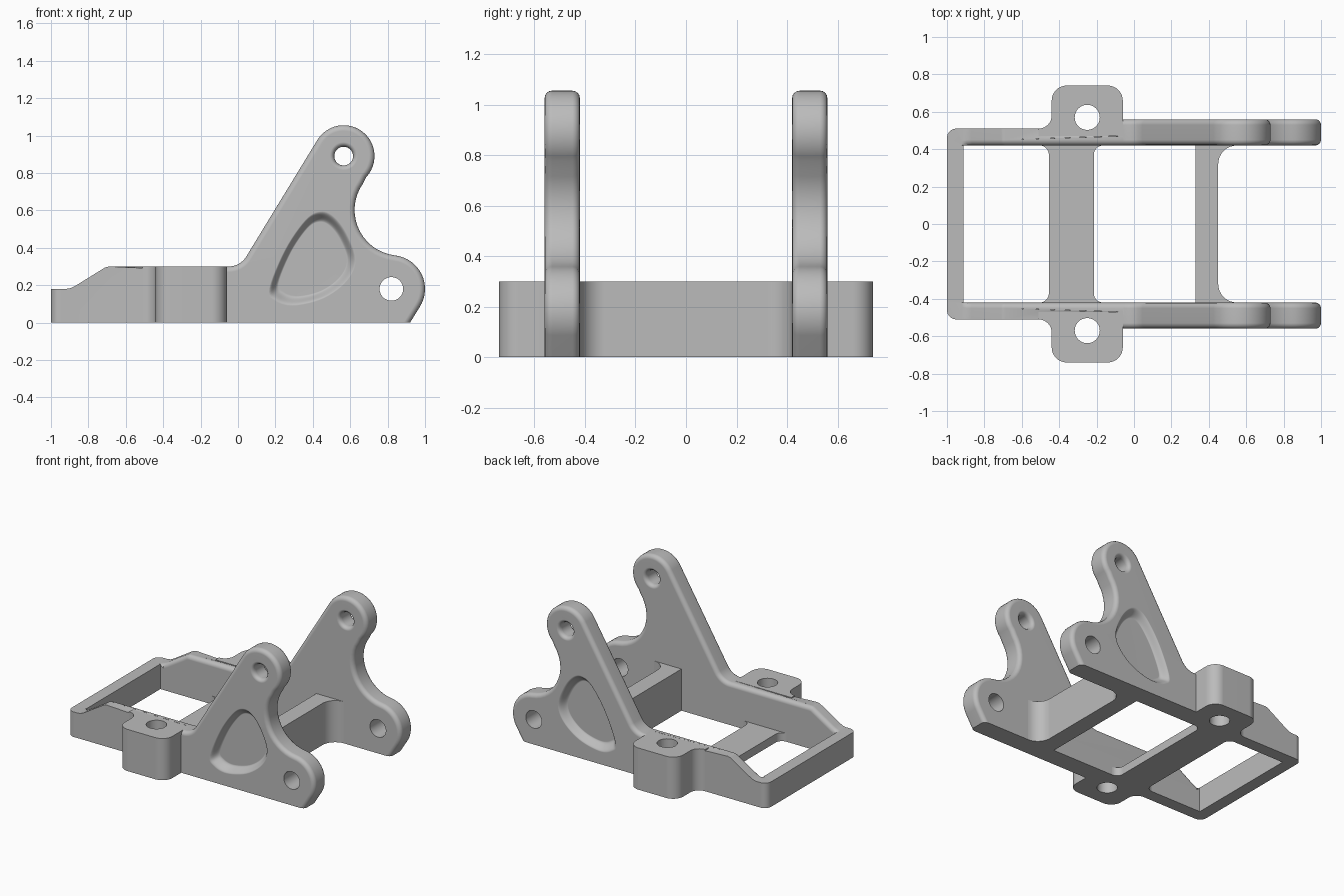
import bpy, bmesh, math
from mathutils import Vector

if "Cube" in bpy.data.objects:
    bpy.data.objects.remove(bpy.data.objects["Cube"], do_unlink=True)

grey = bpy.data.materials.new("plain grey")
grey.use_nodes = True
COLOUR = (0.5, 0.5, 0.5, 1)
grey.diffuse_color = COLOUR
grey.node_tree.nodes["Principled BSDF"].inputs["Base Color"].default_value = COLOUR

INNER, RAIL, OUTER = 0.42, 0.51, 0.56   # wall faces along y
HEIGHT = 0.3


def arc(cx, cy, r, start, end, n=12):
    """Points on an arc, angles in degrees."""
    angles = [math.radians(start + (end - start) * i / n) for i in range(n + 1)]
    return [(cx + r * math.cos(a), cy + r * math.sin(a)) for a in angles]


def arc_between(cx, cy, p, q, turn, n=16):
    """Arc about a centre from point p to point q, turn +1 is anticlockwise."""
    a = math.atan2(p[1] - cy, p[0] - cx)
    b = math.atan2(q[1] - cy, q[0] - cx)
    sweep = ((b - a) * turn) % math.tau * turn
    return arc(cx, cy, math.dist((cx, cy), p), math.degrees(a), math.degrees(a + sweep), n)


def smooth_loop(pts, n=6):
    """Closed smooth curve through points."""
    out, k = [], len(pts)
    for i in range(k):
        a, b, c, d = (Vector(pts[(i + j) % k]) for j in (-1, 0, 1, 2))
        for s in range(n):
            t = s / n
            out.append(tuple(b + (c - a) * t / 2 + (a * 2 - b * 5 + c * 4 - d) * t * t / 2
                             + (b * 3 - a - c * 3 + d) * t ** 3 / 2))
    return out


def loft(name, outline, layers, axis="y", centre=(0, 0), round_edges=None):
    """Stack scaled copies of an outline along an axis; layers are (position, scale)."""
    bm = bmesh.new()
    rings = []
    for pos, scale in layers:
        ring = []
        for u, v in outline:
            u, v = (centre[0] + (u - centre[0]) * scale, centre[1] + (v - centre[1]) * scale)
            ring.append(bm.verts.new((u, pos, v) if axis == "y" else (u, v, pos)))
        rings.append(ring)
    k = len(outline)
    for low, high in zip(rings, rings[1:]):
        for i in range(k):
            j = (i + 1) % k
            bm.faces.new((low[i], low[j], high[j], high[i]))
    bm.faces.new(rings[0])
    bm.faces.new(rings[-1])
    bmesh.ops.recalc_face_normals(bm, faces=bm.faces)
    if round_edges:
        edges = [e for e in bm.edges if round_edges(e.verts[0].co, e.verts[1].co)]
        bmesh.ops.bevel(bm, geom=edges, offset=0.03, segments=4, profile=0.5, affect="EDGES")
    mesh = bpy.data.meshes.new(name)
    bm.to_mesh(mesh)
    bm.free()
    mesh.materials.append(grey)
    ob = bpy.data.objects.new(name, mesh)
    bpy.context.collection.objects.link(ob)
    return ob


def combine(ob, other, operation):
    mod = ob.modifiers.new(operation.lower(), "BOOLEAN")
    mod.solver, mod.operation, mod.object = "EXACT", operation, other


def finish(ob, helpers=()):
    """Apply modifiers, drop helpers and shade."""
    bpy.context.view_layer.update()
    graph = bpy.context.evaluated_depsgraph_get()
    mesh = bpy.data.meshes.new_from_object(ob.evaluated_get(graph))
    ob.modifiers.clear()
    ob.data = mesh
    for helper in helpers:
        bpy.data.objects.remove(helper, do_unlink=True)
    bpy.ops.object.select_all(action="DESELECT")
    ob.select_set(True)
    bpy.context.view_layer.objects.active = ob
    bpy.ops.object.shade_smooth_by_angle(angle=math.radians(35))
    ob.modifiers.new("flat_normals", "WEIGHTED_NORMAL").keep_sharp = True


# Side wall: rail rising into a two-eared plate
top_ear, low_ear, waist = (0.565, 0.89), (0.82, 0.18), (0.868, 0.602)


def touch(centre, r, toward):
    c = Vector(centre)
    return tuple(c + (Vector(toward) - c).normalized() * r)


low_touch = touch(low_ear, 0.18, waist)
top_touch = touch(top_ear, 0.165, waist)
profile = [(-1, 0), (0.92, 0)]
profile += arc_between(*low_ear, (0.974, 0.087), low_touch, 1)
profile += arc_between(*waist, low_touch, top_touch, -1)[1:-1]
profile += arc_between(*top_ear, top_touch, (0.425, 0.977), 1, 24)
profile += arc_between(-0.05, 0.41, (0.0436, 0.352), (-0.05, 0.3), -1, 8)
profile += [(-0.06, HEIGHT), (-0.69, HEIGHT), (-0.71, 0.295), (-0.87, 0.196), (-0.895, 0.184), (-0.92, 0.18), (-1, 0.18)]


def rim(a, b):
    along = abs(a.y - b.y) < 1e-5 and max(a.z, b.z) > 0.01
    start = -0.93 if a.y < RAIL else -0.0601
    return along and min(a.x, b.x) > start


wall = loft("side_bracket", profile, [(INNER, 1), (OUTER, 1)], round_edges=rim)

# Thin the rail outside and round its end corner
outside = [(-0.1, RAIL)] + arc(-0.95, 0.46, 0.05, 90, 180, 8) + [(-1.1, 0.46), (-1.1, 0.7), (-0.1, 0.7)]
trim = loft("rail_trim", outside, [(-0.1, 1), (0.5, 1)], axis="z")

# Mounting pad
plan = [(-0.06, 0.47)] + arc(-0.14, 0.66, 0.08, 0, 90, 10) + arc(-0.36, 0.66, 0.08, 90, 180, 10)
plan += arc(-0.51, 0.58, 0.07, 0, -90, 8) + [(-0.51, 0.47)]
pad = loft("mounting_pad", plan, [(0, 1), (HEIGHT, 1)], axis="z")

# Holes and dished recess
pad_hole = loft("pad_hole", arc(-0.25, 0.57, 0.067, 0, 352.5, 47), [(-0.1, 1), (0.5, 1)], axis="z")
low_hole = loft("low_hole", arc(*low_ear, 0.063, 0, 352.5, 47), [(0.3, 1), (0.7, 1)])
flare = [(0.3, 1.5), (INNER, 1.5), (0.424, 1.25), (0.434, 1.08), (0.45, 1),
         (0.53, 1), (0.546, 1.08), (0.556, 1.25), (OUTER, 1.5), (0.7, 1.5)]
top_hole = loft("top_hole", arc(*top_ear, 0.05, 0, 352.5, 47), flare, centre=top_ear)
dish_line = smooth_loop([(0.165, 0.18), (0.2, 0.115), (0.3, 0.09), (0.46, 0.13), (0.585, 0.225), (0.63, 0.34),
                         (0.58, 0.48), (0.51, 0.57), (0.44, 0.595), (0.36, 0.55), (0.25, 0.39)])
dish_steps = [(0.6, 1)]
for i in range(9):
    t = i / 8
    dish_steps.append((OUTER - 0.05 * (1 - math.cos(math.pi * t)) / 2, 1 - 0.22 * t))
dish = loft("dish", dish_line, dish_steps, centre=(0.41, 0.33))

combine(wall, trim, "DIFFERENCE")
combine(wall, pad, "UNION")
for cutter in (pad_hole, low_hole, top_hole, dish):
    combine(wall, cutter, "DIFFERENCE")
mirror = wall.modifiers.new("mirror", "MIRROR")
mirror.use_axis = (False, True, False)
mirror.use_mirror_merge = False
finish(wall, (trim, pad, pad_hole, low_hole, top_hole, dish))


# Cross members between the walls
def cross_bar(name, x0, x1, height, r0=0, r1=0):
    right = arc(x1 + r1, INNER - r1, r1, 90, 180, 8) if r1 else [(x1, INNER)]
    left = arc(x0 - r0, INNER - r0, r0, 90, 0, 8) if r0 else [(x0, INNER)]
    half = left[::-1] + right
    outline = half + [(x, -y) for x, y in half[::-1]]
    finish(loft(name, outline, [(0, 1), (height, 1)], axis="z"))


cross_bar("end_bar", -1, -0.912, 0.18)
cross_bar("middle_bar", -0.455, -0.215, 0.06, 0.05, 0.05)
cross_bar("rear_bar", 0.33, 0.45, HEIGHT, 0, 0.1)
